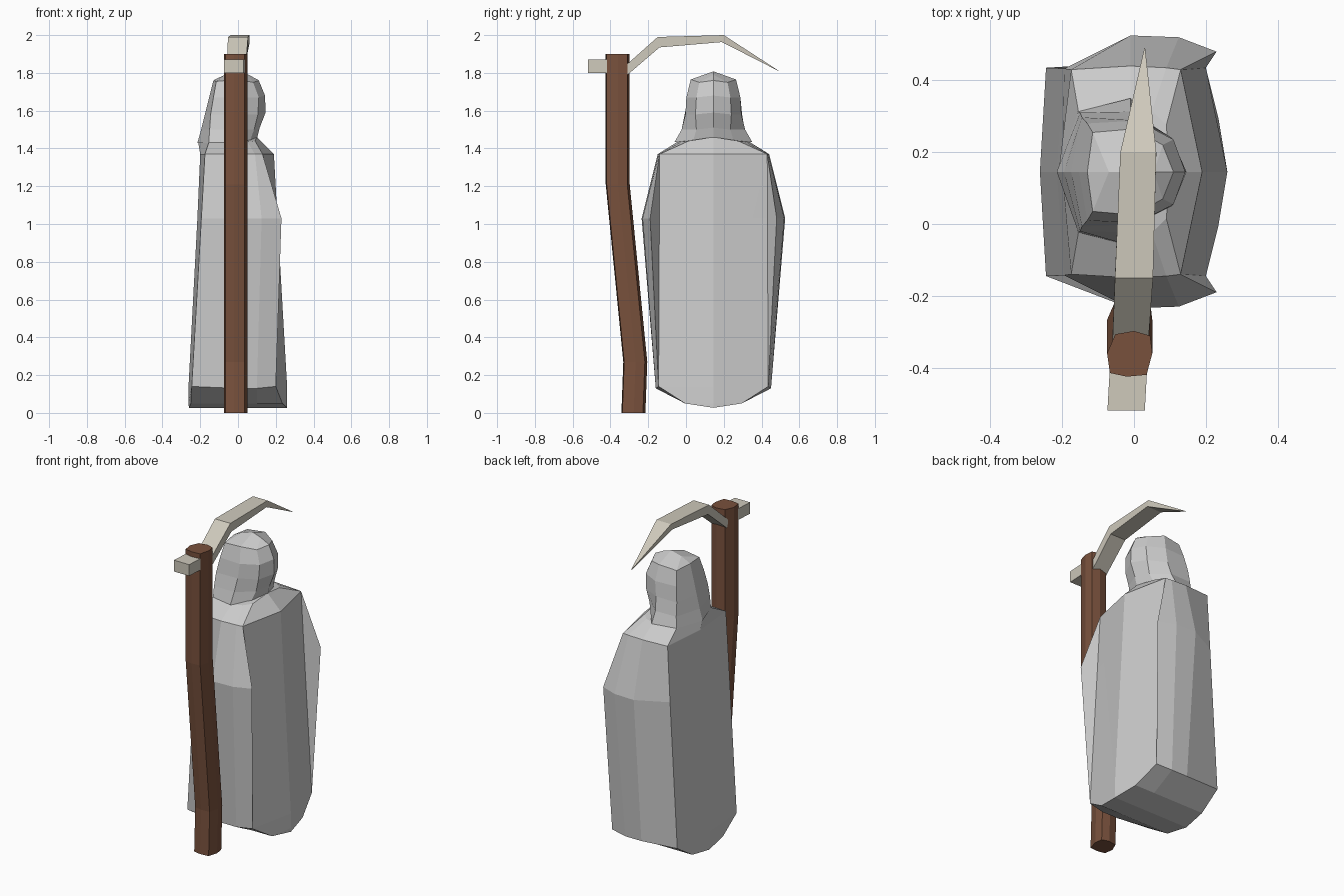
import bpy, bmesh

CY = 0.145  # symmetry plane of the cloaked figure


def finish(name, bm, mat=None):
    bmesh.ops.remove_doubles(bm, verts=bm.verts, dist=0.0005)
    bmesh.ops.recalc_face_normals(bm, faces=bm.faces)
    me = bpy.data.meshes.new(name)
    bm.to_mesh(me)
    bm.free()
    ob = bpy.data.objects.new(name, me)
    bpy.context.collection.objects.link(ob)
    if mat:
        me.materials.append(mat)
    return ob


def loft(name, loops, mat=None, caps=True):
    bm = bmesh.new()
    rows = [[bm.verts.new(p) for p in lp] for lp in loops]
    n = len(rows[0])
    for a, b in zip(rows, rows[1:]):
        for i in range(n):
            j = (i + 1) % n
            bm.faces.new((a[i], a[j], b[j], b[i]))
    if caps:
        bm.faces.new(rows[0])
        bm.faces.new(rows[-1])
    return finish(name, bm, mat)


def mirrored(half):
    """Half loop of (x, offset, z), ends on the symmetry plane -> full loop."""
    one = [(x, CY + d, z) for x, d, z in half]
    two = [(x, CY - d, z) for x, d, z in half[-2:0:-1]]
    return one + two


def material(name, col):
    m = bpy.data.materials.new(name)
    m.diffuse_color = (*col, 1)
    return m


wood = material("wood", (0.19, 0.082, 0.046))
metal = material("metal", (0.62, 0.585, 0.50))

# robe: outlines stacked from back to front, closed along a centre line
back = [(-.20, 0, 1.44), (-.155, .17, 1.43), (-.175, .285, 1.37), (-.194, .288, 1.03),
        (-.245, .29, .14), (-.25, .15, .05), (-.26, 0, .027)]
mid = [(-.01, 0, 1.46), (-.01, .19, 1.435), (-.01, .295, 1.37), (-.01, .38, 1.03),
       (-.01, .305, .13), (-.01, .15, .05), (-.01, 0, .027)]
fore = [(.05, 0, 1.46), (.05, .17, 1.435), (.09, .29, 1.37), (.125, .375, 1.03),
        (.10, .305, .13), (.10, .15, .05), (.10, 0, .027)]
front = [(.10, 0, 1.46), (.09, .13, 1.44), (.13, .285, 1.37), (.23, .335, 1.03),
         (.20, .29, .14), (.235, .15, .05), (.26, 0, .027)]
# front panel is hollowed behind its edge
inner = front[:3] + [(.149, .286, 1.03)] + front[4:]
fold = front[:3] + [(.166, .206, 1.03), (.26, 0, .14), (.26, 0, .05), (.26, 0, .027)]
back_mid = [(x, 0, z) for x, z in ((-.20, 1.44), (-.21, 1.43), (-.20, 1.37), (-.215, 1.03),
                                   (-.262, .14), (-.262, .05), (-.26, .027))]
front_mid = [(x, 0, z) for x, z in ((.10, 1.46), (.12, 1.44), (.19, 1.37), (.209, 1.03),
                                    (.26, .14), (.26, .05), (.26, .027))]
loft("robe", [mirrored(h) for h in (back_mid, back, mid, fore, front, inner, fold, front_mid)],
     caps=False)

# hood: rings from the shoulders up to a ridge
hood = [
    [(-.215, 0, 1.43), (-.155, .168, 1.43), (-.01, .205, 1.435), (.06, .11, 1.43), (.10, 0, 1.45)],
    [(-.195, 0, 1.50), (-.15, .165, 1.50), (-.01, .168, 1.50), (.085, .09, 1.50), (.115, 0, 1.51)],
    [(-.175, 0, 1.58), (-.145, .152, 1.58), (0, .148, 1.58), (.105, .095, 1.58), (.146, 0, 1.59)],
    [(-.153, 0, 1.67), (-.13, .135, 1.67), (.01, .143, 1.67), (.11, .09, 1.67), (.143, 0, 1.68)],
    [(-.13, 0, 1.76), (-.115, .11, 1.755), (0, .12, 1.765), (.08, .075, 1.75), (.11, 0, 1.76)],
    [(-.125, 0, 1.763), (-.07, 0, 1.79), (0, 0, 1.808), (.055, 0, 1.79), (.108, 0, 1.763)],
]
loft("hood", [mirrored(h) for h in hood], caps=False)

# pole: bent staff with a slightly bulged square section
section = [(.057, .052), (.012, .065), (-.04, .056), (-.063, .003),
           (-.055, -.052), (-.008, -.062), (.047, -.057), (.063, .003)]
pole = [[(-.012 + u, y + v, z) for u, v in section]
        for y, z in ((-.28, 0), (-.27, .27), (-.363, 1.21), (-.363, 1.9))]
loft("pole", pole, wood)


def bar(stations):
    """Rectangular sections: (x centre, half width, y low, z low, y high, z high)."""
    return [[(x - w, yl, zl), (x + w, yl, zl), (x + w, yh, zh), (x - w, yh, zh)]
            for x, w, yl, zl, yh, zh in stations]


# blade: curved bar tapering to a point
loft("blade", bar([(-.01, .05, -.315, 1.785, -.33, 1.83), (0, .053, -.14, 1.935, -.15, 1.99),
                   (.012, .05, .19, 1.963, .20, 2.0), (.03, .001, .49, 1.81, .49, 1.812)]), metal)

# tang: stub of the blade on the far side of the pole
loft("tang", bar([(-.022, .052, -.52, 1.80, -.52, 1.87), (-.013, .052, -.36, 1.80, -.36, 1.87)]), metal)
